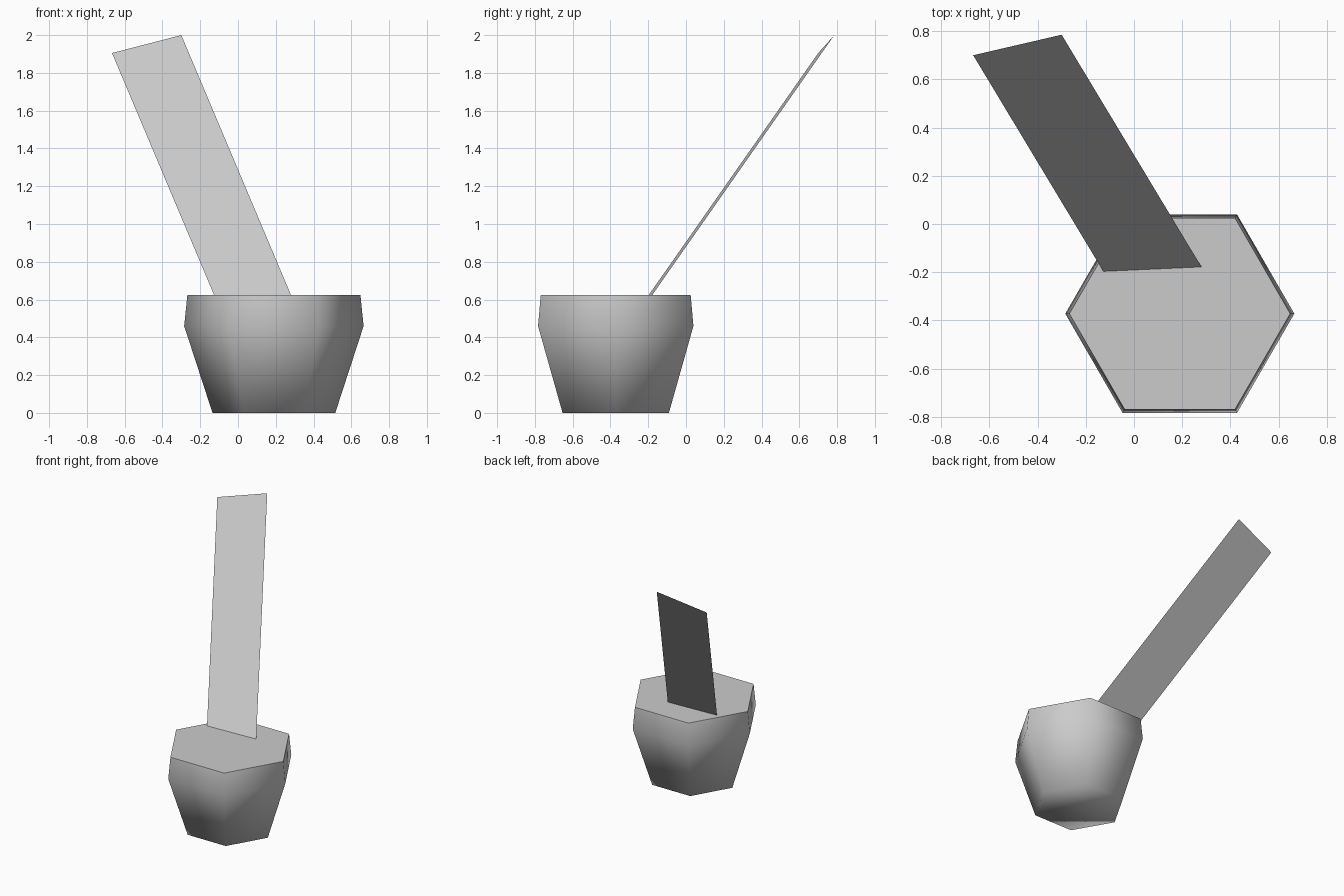
import bpy
import bmesh
import math
from mathutils import Vector

if "Cube" in bpy.data.objects:
    bpy.data.objects.remove(bpy.data.objects["Cube"], do_unlink=True)

grey = bpy.data.materials.new("light grey")
grey.use_nodes = True
colour = (0.6, 0.6, 0.6, 1)
grey.diffuse_color = colour
grey.node_tree.nodes["Principled BSDF"].inputs["Base Color"].default_value = colour


def add_object(name, bm):
    mesh = bpy.data.meshes.new(name)
    bm.to_mesh(mesh)
    bm.free()
    mesh.materials.append(grey)
    obj = bpy.data.objects.new(name, mesh)
    bpy.context.collection.objects.link(obj)
    return obj


# Six-sided pot: stacked rings of (radius, height), closed at both ends
SIDES = 6
bm = bmesh.new()
rings = []
for radius, height in [(0.325, 0), (0.475, 0.46), (0.458, 0.625)]:
    angles = [math.tau * i / SIDES for i in range(SIDES)]
    rings.append([bm.verts.new((radius * math.cos(a), radius * math.sin(a), height))
                  for a in angles])
for low, high in zip(rings, rings[1:]):
    for i in range(SIDES):
        j = (i + 1) % SIDES
        bm.faces.new((low[i], low[j], high[j], high[i]))
bm.faces.new(reversed(rings[0]))
top = bm.faces.new(rings[-1])

# Soft walls and base, crisp flat top
for face in bm.faces:
    face.smooth = face is not top
for edge in top.edges:
    edge.smooth = False
pot = add_object("pot", bm)
pot.location = (0.19, -0.372, 0)

# Thin flat blade leaning back out of the pot, its foot buried inside
bm = bmesh.new()
left = Vector((-0.667, 0.70, 1.905))
right = Vector((-0.30, 0.785, 2.0))
down = Vector((0.542, -0.90, -1.285)).normalized() * 1.95
bm.faces.new([bm.verts.new(p) for p in (left, left + down, right + down, right)])
add_object("blade", bm)
